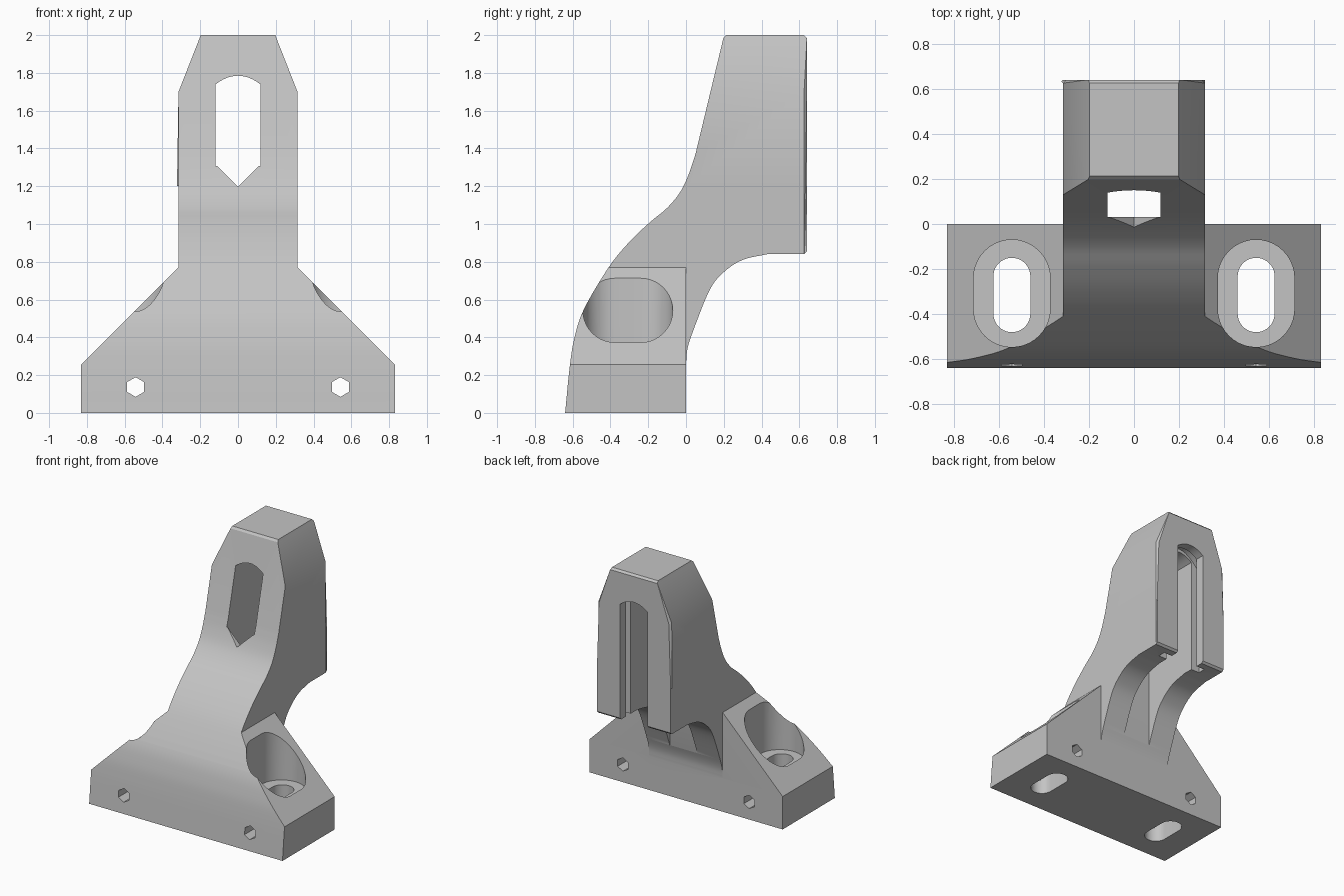
import bpy, bmesh, math
from mathutils import Vector

cube = bpy.data.objects.get("Cube")
if cube:
    bpy.data.objects.remove(cube, do_unlink=True)

grey = bpy.data.materials.new("plain_grey")
grey.use_nodes = True
grey.diffuse_color = (0.55, 0.55, 0.55, 1)
grey.node_tree.nodes["Principled BSDF"].inputs["Base Color"].default_value = (0.55, 0.55, 0.55, 1)


def prism(name, outline, axis, start, end, chamfer=0):
    """Extrude a 2D outline along an axis, optionally chamfering the far cap."""
    place = {"x": lambda p, t: (t, p[0], p[1]),
             "y": lambda p, t: (p[0], t, p[1]),
             "z": lambda p, t: (p[0], p[1], t)}[axis]
    bm = bmesh.new()
    near = [bm.verts.new(place(p, start)) for p in outline]
    far = [bm.verts.new(place(p, end)) for p in outline]
    bm.faces.new(near)
    cap = bm.faces.new(far[::-1])
    n = len(outline)
    for i in range(n):
        j = (i + 1) % n
        bm.faces.new((near[i], far[i], far[j], near[j]))
    if chamfer:
        bmesh.ops.bevel(bm, geom=list(cap.edges), offset=chamfer, segments=1, affect="EDGES")
    bmesh.ops.recalc_face_normals(bm, faces=bm.faces)
    mesh = bpy.data.meshes.new(name)
    bm.to_mesh(mesh)
    bm.free()
    mesh.materials.append(grey)
    obj = bpy.data.objects.new(name, mesh)
    bpy.context.collection.objects.link(obj)
    return obj


def combine(body, tool, operation):
    """Apply a boolean and discard the tool."""
    mod = body.modifiers.new("cut", "BOOLEAN")
    mod.object, mod.operation, mod.solver = tool, operation, "EXACT"
    deps = bpy.context.evaluated_depsgraph_get()
    result = bpy.data.meshes.new_from_object(body.evaluated_get(deps))
    body.modifiers.clear()
    body.data = result
    bpy.data.objects.remove(tool, do_unlink=True)


def smooth_path(points, steps=5):
    """Catmull-Rom curve through the points."""
    pts = [Vector(p) for p in points]
    pts = [2 * pts[0] - pts[1]] + pts + [2 * pts[-1] - pts[-2]]
    out = []
    for a, b, c, d in zip(pts, pts[1:], pts[2:], pts[3:]):
        for i in range(steps):
            t = i / steps
            out.append((2 * b + (c - a) * t + (2 * a - 5 * b + 4 * c - d) * t * t
                        + (3 * b - a - 3 * c + d) * t ** 3) / 2)
    return out + [pts[-2]]


def slot(cx, cy, radius, straight, n=20):
    """Round-ended slot running along the second coordinate."""
    out = []
    for base, shift in ((0, straight), (math.pi, -straight)):
        for i in range(n + 1):
            a = base + math.pi * i / n
            out.append((cx + radius * math.cos(a), cy + shift + radius * math.sin(a)))
    return out


def arched(half, bottom, shoulder, rise, pointed=0, n=12):
    """Opening with a shallow arched top and an optional pointed bottom."""
    out = [(-half, bottom)]
    if pointed:
        out.append((0, bottom - pointed))
    out.append((half, bottom))
    for i in range(n + 1):
        x = half - 2 * half * i / n
        out.append((x, shoulder + rise * (1 - (x / half) ** 2)))
    return out


def mirrored(points):
    return points + [(-x, z) for x, z in reversed(points)]


# Side profile: swept front, square head, curved underside
front = smooth_path([(-0.64, 0), (-0.615, 0.25), (-0.59, 0.4), (-0.54, 0.55), (-0.41, 0.77),
                     (-0.3, 0.905), (-0.19, 1.01), (-0.1, 1.085), (-0.03, 1.17),
                     (0.015, 1.265), (0.05, 1.37)])
head = [(0.198, 1.985), (0.212, 2), (0.625, 2), (0.64, 1.985), (0.64, 0.855), (0.625, 0.84)]
under = smooth_path([(0.43, 0.84), (0.3, 0.81), (0.2, 0.745), (0.125, 0.65),
                     (0.04, 0.44), (0.008, 0.34), (0, 0.26)])
bracket = prism("bracket_body", front + head + under + [(0, 0)], "x", -0.83, 0.83)

# Front silhouette: wide foot, sloped shoulders, narrow tapered head
ARM = 0.315
silhouette = mirrored([(0.83, -0.1), (0.83, 0.255), (ARM, 0.77), (ARM, 1.7), (0.205, 1.98), (0.19, 2.02)])
combine(bracket, prism("silhouette", silhouette, "y", -1, 0.64, chamfer=0.015), "INTERSECT")

# Clear the space beside the arm, then cut the foot's bolt pockets and holes
for side in (-1, 1):
    beside = [(side * ARM, -0.1), (side, -0.1), (side, 1.2), (side * ARM, 1.2)]
    combine(bracket, prism("beside_arm", beside, "y", 0, 1), "DIFFERENCE")
    x = side * 0.542
    combine(bracket, prism("bolt_pocket", slot(x, -0.308, 0.17, 0.068), "z", 0.32, 2), "DIFFERENCE")
    combine(bracket, prism("bolt_slot", slot(x, -0.315, 0.082, 0.083), "z", -1, 1), "DIFFERENCE")
    hexagon = [(x + 0.052 * math.sin(k * math.pi / 3), 0.137 + 0.052 * math.cos(k * math.pi / 3))
               for k in range(6)]
    combine(bracket, prism("cross_hole", hexagon, "y", -1, 1), "DIFFERENCE")

# Rear channel, its wider inner groove, and the front window
combine(bracket, prism("rear_channel", arched(0.118, 0.1, 1.74, 0.045), "y", 0.03, 1), "DIFFERENCE")
combine(bracket, prism("inner_groove", arched(0.19, 0.7, 1.68, 0.13), "y", 0.51, 0.57), "DIFFERENCE")
combine(bracket, prism("front_window", arched(0.114, 1.31, 1.738, 0.045, 0.113), "y", -1, 0.2), "DIFFERENCE")

bpy.ops.object.select_all(action="DESELECT")
bracket.select_set(True)
bpy.context.view_layer.objects.active = bracket
bpy.ops.object.shade_smooth_by_angle(angle=math.radians(25))
